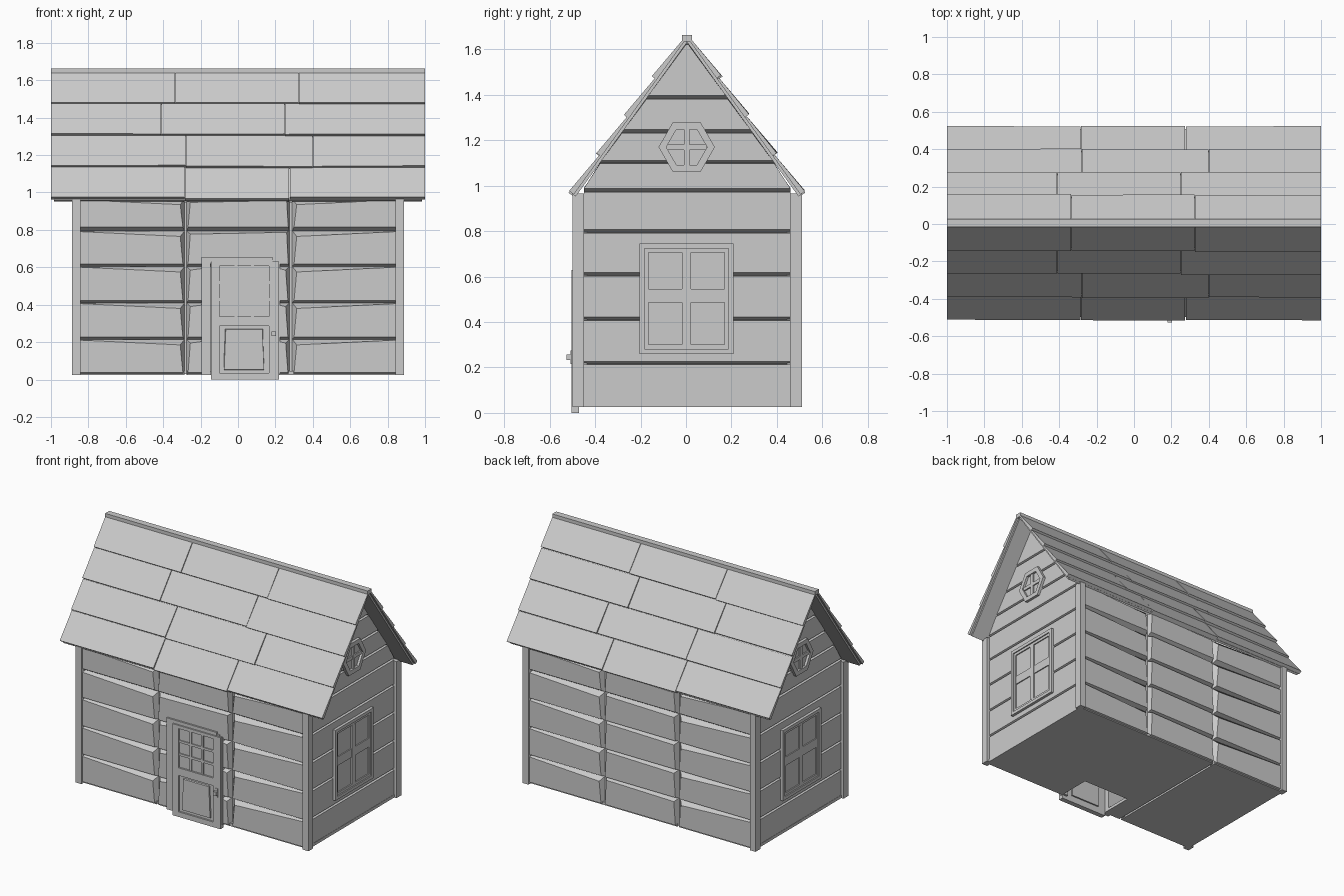
import bpy, bmesh, math, random
from mathutils import Vector

random.seed(4)
cube = bpy.data.objects.get("Cube")
if cube:
    bpy.data.objects.remove(cube)

grey = bpy.data.materials.new("plain_grey")
grey.use_nodes = True
grey.diffuse_color = (0.6, 0.6, 0.6, 1)
grey.node_tree.nodes["Principled BSDF"].inputs["Base Color"].default_value = (0.6, 0.6, 0.6, 1)

MID = 0.005          # depth centre of the house


def prism(name, back, front):
    """Solid joining two matching outlines."""
    bm = bmesh.new()
    a = [bm.verts.new(p) for p in back]
    b = [bm.verts.new(p) for p in front]
    bm.faces.new(a)
    bm.faces.new(b[::-1])
    n = len(a)
    for i in range(n):
        j = (i + 1) % n
        bm.faces.new((a[i], b[i], b[j], a[j]))
    bmesh.ops.recalc_face_normals(bm, faces=bm.faces)
    me = bpy.data.meshes.new(name)
    bm.to_mesh(me)
    bm.free()
    me.materials.append(grey)
    ob = bpy.data.objects.new(name, me)
    bpy.context.collection.objects.link(ob)
    return ob


def box(name, x0, x1, y0, y1, z0, z1):
    def ring(z):
        return [(x0, y0, z), (x1, y0, z), (x1, y1, z), (x0, y1, z)]
    return prism(name, ring(z0), ring(z1))


def long_wall(side):
    """Maps along, out, up to the front (-1) or back (1) wall."""
    return lambda u, d, z: (u, MID + side * (0.46 + d), z)


def end_wall(side):
    """Maps along, out, up to the left (1) or right (-1) gable."""
    return lambda u, d, z: (side * (0.84 + d), MID + u, z)


def board(name, place, u0, u1, z0, z1, depth, inset0, inset1, drop0, drop1, lift=0.012):
    """Board with a sloped underside and unevenly chamfered ends and top."""
    back = [(u0, z0), (u1, z0), (u1, z1), (u0, z1)]
    front = [(u0 + inset0 * .4, z0 + lift), (u1 - inset1 * .4, z0 + lift),
             (u1 - inset1, z1 - drop1), (u0 + inset0, z1 - drop0)]
    prism(name, [place(u, 0, z) for u, z in back], [place(u, depth, z) for u, z in front])


def plate(name, place, u0, u1, z0, z1, d0, d1):
    pts = [(u0, z0), (u1, z0), (u1, z1), (u0, z1)]
    prism(name, [place(u, d0, z) for u, z in pts], [place(u, d1, z) for u, z in pts])


def frame(name, place, u0, u1, z0, z1, w, d0, d1):
    for tag, a, b, c, d in (("left", u0, u0 + w, z0, z1), ("right", u1 - w, u1, z0, z1),
                            ("bottom", u0 + w, u1 - w, z0, z0 + w), ("top", u0 + w, u1 - w, z1 - w, z1)):
        plate(f"{name}_{tag}", place, a, b, c, d, d0, d1)


rows = [0.025, 0.215, 0.41, 0.605, 0.795, 0.975]
DOOR_L, DOOR_R = -0.145, 0.22

# Inner wall shells, with a doorway at the front
box("back_shell", -.85, .85, .445, .465, .03, .95)
box("front_shell_right", -.85, DOOR_L, -.455, -.435, .03, .95)
box("front_shell_left", DOOR_R, .85, -.455, -.435, .03, .95)
box("front_shell_top", DOOR_L, DOOR_R, -.455, -.435, .62, .95)

# Floor with a gap and a doorway notch
box("floor_right", -.87, -.287, -.475, .485, .025, .045)
box("floor_middle", -.273, DOOR_L, -.475, .485, .025, .045)
box("floor_left", DOOR_R, .87, -.475, .485, .025, .045)
box("floor_rear", DOOR_L, DOOR_R, -.24, .485, .025, .045)

# Long wall boards in three columns
for side, label in ((-1, "front"), (1, "back")):
    wall = long_wall(side)
    for i in range(5):
        z0, z1 = rows[i], min(rows[i + 1], .965)
        lift = 0.02 if i == 4 else 0.012
        board(f"{label}_board_right", wall, -.85, -.285, z0, z1, .032, 0, .024, .004, .03, lift)
        board(f"{label}_board_left", wall, .29, .85, z0, z1, .032, .024, 0, .03, .004, lift)
        if side < 0 and i < 3:
            board("door_side_board_right", wall, -.275, -.18, z0, z1, .032, .02, 0, .02, .01)
            board("door_side_board_left", wall, .21, .275, z0, z1, .032, 0, .02, .01, .02)
        else:
            board(f"{label}_board_middle", wall, -.275, .275, z0, z1, .032, .02, .015, .018, .008, lift)

# Corner posts
for sx in (-1, 1):
    for sy in (-1, 1):
        xs, ys = sorted((sx * .843, sx * .887)), sorted((MID + sy * .453, MID + sy * .505))
        box("corner_post", *xs, *ys, .025, .965)

# Gable ends
SLOPE, PEAK = 1.385, 1.632


def half_width(z):
    return min(.455, (PEAK - z) / SLOPE)


gable = [(-.455, .03), (.455, .03), (.455, .99), (0, PEAK), (-.455, .99)]
end_rows = rows + [1.10, 1.235, 1.385, 1.625]
for side, label in ((1, "left"), (-1, "right")):
    wall = end_wall(side)
    prism(f"{label}_shell", [wall(u, -.02, z) for u, z in gable], [wall(u, 0, z) for u, z in gable])
    for z0, z1 in zip(end_rows, end_rows[1:]):
        a, b, c = half_width(z0), half_width(z0 + .012), half_width(z1)
        prism(f"{label}_gable_board",
              [wall(u, 0, z) for u, z in ((-a, z0), (a, z0), (c, z1), (-c, z1))],
              [wall(u, .028, z) for u, z in ((-b, z0 + .012), (b, z0 + .012), (c, z1 - .003), (-c, z1 - .003))])

    # Four-pane window
    frame(f"{label}_window_frame", wall, -.21, .205, .26, .745, .022, 0, .047)
    plate(f"{label}_window_pane", wall, -.19, .185, .28, .725, 0, .031)
    frame(f"{label}_window_sash", wall, -.188, .183, .282, .723, .018, .02, .039)
    plate(f"{label}_window_upright", wall, -.022, .016, .3, .705, .02, .04)
    plate(f"{label}_window_crossbar", wall, -.17, .165, .485, .545, .02, .038)

    # Six-sided attic window
    def hexagon(r, d):
        return [wall(-.002 + r * math.cos(k * math.pi / 3), d, 1.17 + r * math.sin(k * math.pi / 3)) for k in range(6)]
    prism(f"{label}_attic_pane", hexagon(.11, 0), hexagon(.11, .031))
    outer, inner = hexagon(.124, 0), hexagon(.09, 0)
    for k in range(6):
        quad = [Vector(p) for p in (outer[k], outer[k - 1], inner[k - 1], inner[k])]
        prism(f"{label}_attic_frame", quad, [p + Vector((side * .047, 0, 0)) for p in quad])
    plate(f"{label}_attic_upright", wall, -.014, .010, 1.09, 1.25, .02, .041)
    plate(f"{label}_attic_crossbar", wall, -.09, .086, 1.158, 1.182, .02, .04)

# Door surround
front = long_wall(-1)
plate("door_jamb_right", front, -.195, -.148, .025, .655, 0, .042)
plate("door_jamb_left", front, .185, .225, .025, .63, 0, .034)
plate("door_header", front, -.195, .185, .632, .655, 0, .044)
plate("door_header_trim", front, -.17, .205, .625, .64, 0, .04)

# Door leaf with rails, glazing bars and a raised panel
plate("door_leaf", front, DOOR_L, DOOR_R, 0, .63, .015, .038)
for tag, a, b, c, d in (("stile_right", DOOR_L, -.1, 0, .63), ("stile_left", .165, DOOR_R, 0, .63),
                        ("rail_top", -.1, .165, .608, .63), ("rail_middle", -.1, .165, .285, .338),
                        ("rail_bottom", -.1, .165, 0, .035)):
    plate(f"door_{tag}", front, a, b, c, d, .03, .05)
for k in (1, 2):
    u, z = -.1 + k * .265 / 3, .338 + k * .09
    plate("door_glazing_upright", front, u - .008, u + .008, .338, .608, .03, .046)
    plate("door_glazing_crossbar", front, -.1, .165, z - .008, z + .008, .03, .045)
board("door_panel", front, -.08, .145, .042, .28, .048, .015, .015, .012, .012)

# Handle
plate("handle_plate", front, .178, .2, .215, .275, .045, .054)
plate("handle_knob", front, .178, .202, .232, .257, .05, .071)

# Roof decks and overlapping shingles
along = Vector((.584, -.584 * SLOPE)).normalized()
LENGTH = .838
joints = [(-.335, .325), (-.41, .25), (-.28, .4), (-.285, .275)]
for side, label in ((-1, "front"), (1, "back")):
    def on_slope(x, s, h):
        return (x, MID + side * (along.x * s - along.y * h), PEAK + along.y * s + along.x * h)

    def slab(name, x0, x1, s0, s1, low, highs):
        corners = [(x0, s0), (x1, s0), (x1, s1), (x0, s1)]
        prism(name, [on_slope(x, s, low) for x, s in corners],
              [on_slope(x, s, h) for (x, s), h in zip(corners, highs)])

    slab(f"{label}_roof_deck", -.985, .985, 0, LENGTH, 0, [.014] * 4)
    step = LENGTH / 4
    for r, pair in enumerate(joints):
        edges = (-1,) + pair + (1,)
        for x0, x1 in zip(edges, edges[1:]):
            lifts = [.031 + random.uniform(0, .008) for _ in range(2)]
            slab(f"{label}_shingle", x0 + .002 * (x0 > -1), x1 - .002 * (x1 < 1), r * step,
                 (r + 1) * step + random.uniform(-.006, .006), .012, [.022, .022] + lifts)

# Ridge cap
box("ridge_cap", -1, 1, MID - .022, MID + .022, 1.635, 1.663)
